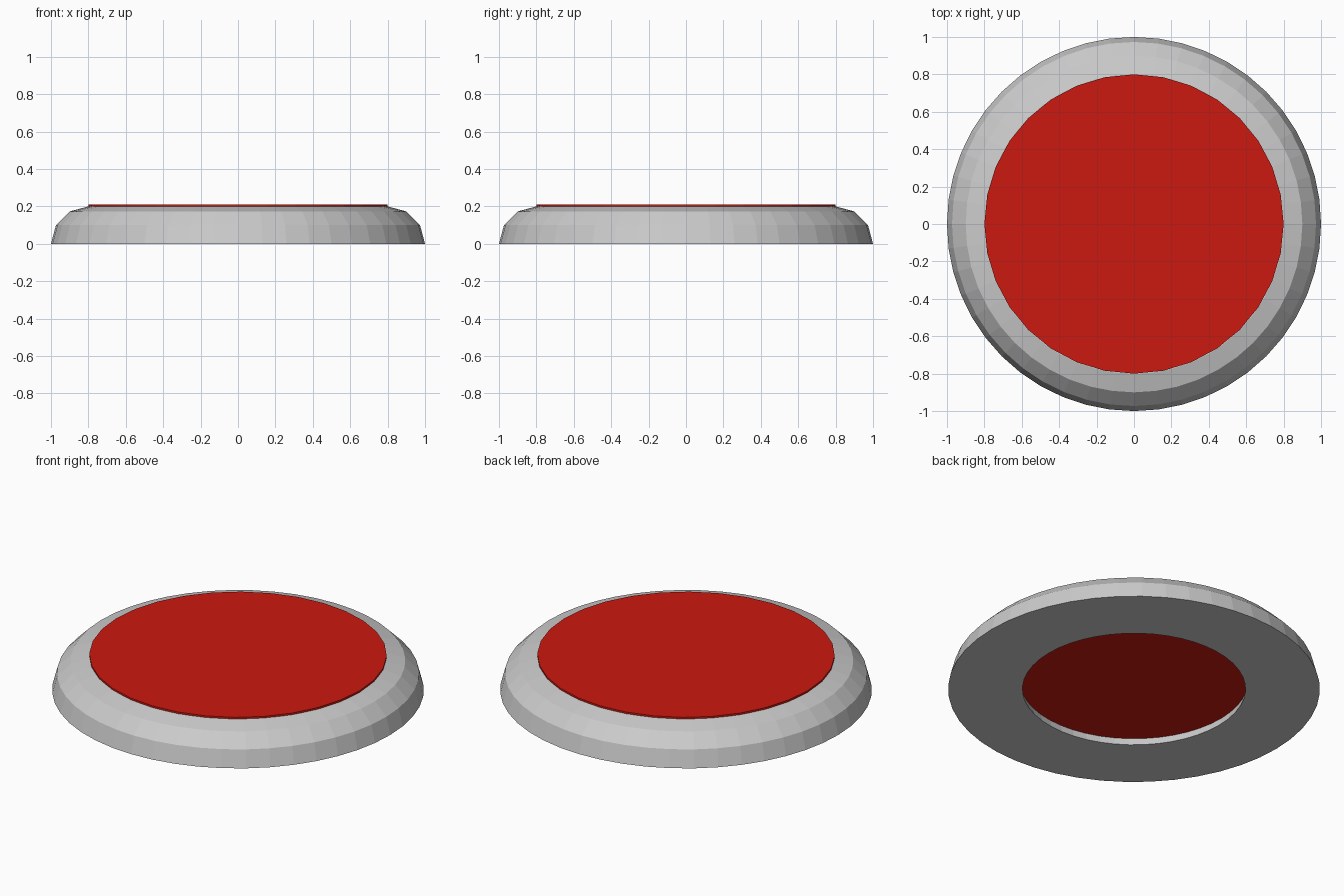
import bpy, bmesh
from math import sin, cos, pi

if "Cube" in bpy.data.objects:
    bpy.data.objects.remove(bpy.data.objects["Cube"])

# Base ring: half-round profile swept around z, closed by a flat underside
MAJOR, MINOR, SIDES, STEPS = 0.8, 0.2, 48, 6
bm = bmesh.new()
rings = []
for i in range(SIDES):
    a = 2 * pi * i / SIDES
    ring = []
    for j in range(STEPS + 1):
        t = pi * j / STEPS
        r = MAJOR + MINOR * cos(t)
        ring.append(bm.verts.new((r * cos(a), r * sin(a), MINOR * sin(t))))
    rings.append(ring)
for i in range(SIDES):
    p, q = rings[i], rings[(i + 1) % SIDES]
    for j in range(STEPS + 1):
        k = (j + 1) % (STEPS + 1)
        bm.faces.new((p[j], q[j], q[k], p[k]))
bmesh.ops.recalc_face_normals(bm, faces=bm.faces)
mesh = bpy.data.meshes.new("base_ring")
bm.to_mesh(mesh)
bm.free()
bpy.context.collection.objects.link(bpy.data.objects.new("base_ring", mesh))

# Red pad: disc sunk into the ring, standing slightly proud on top
BOTTOM, TOP = 0.045, 0.21
bpy.ops.mesh.primitive_cylinder_add(vertices=32, radius=0.8, depth=TOP - BOTTOM,
                                    location=(0, 0, (TOP + BOTTOM) / 2))
pad = bpy.context.object
pad.name = "red_pad"
red = bpy.data.materials.new("red")
red.diffuse_color = (0.6, 0.01, 0.005, 1)
red.use_nodes = True
red.node_tree.nodes["Principled BSDF"].inputs["Base Color"].default_value = red.diffuse_color
pad.data.materials.append(red)
